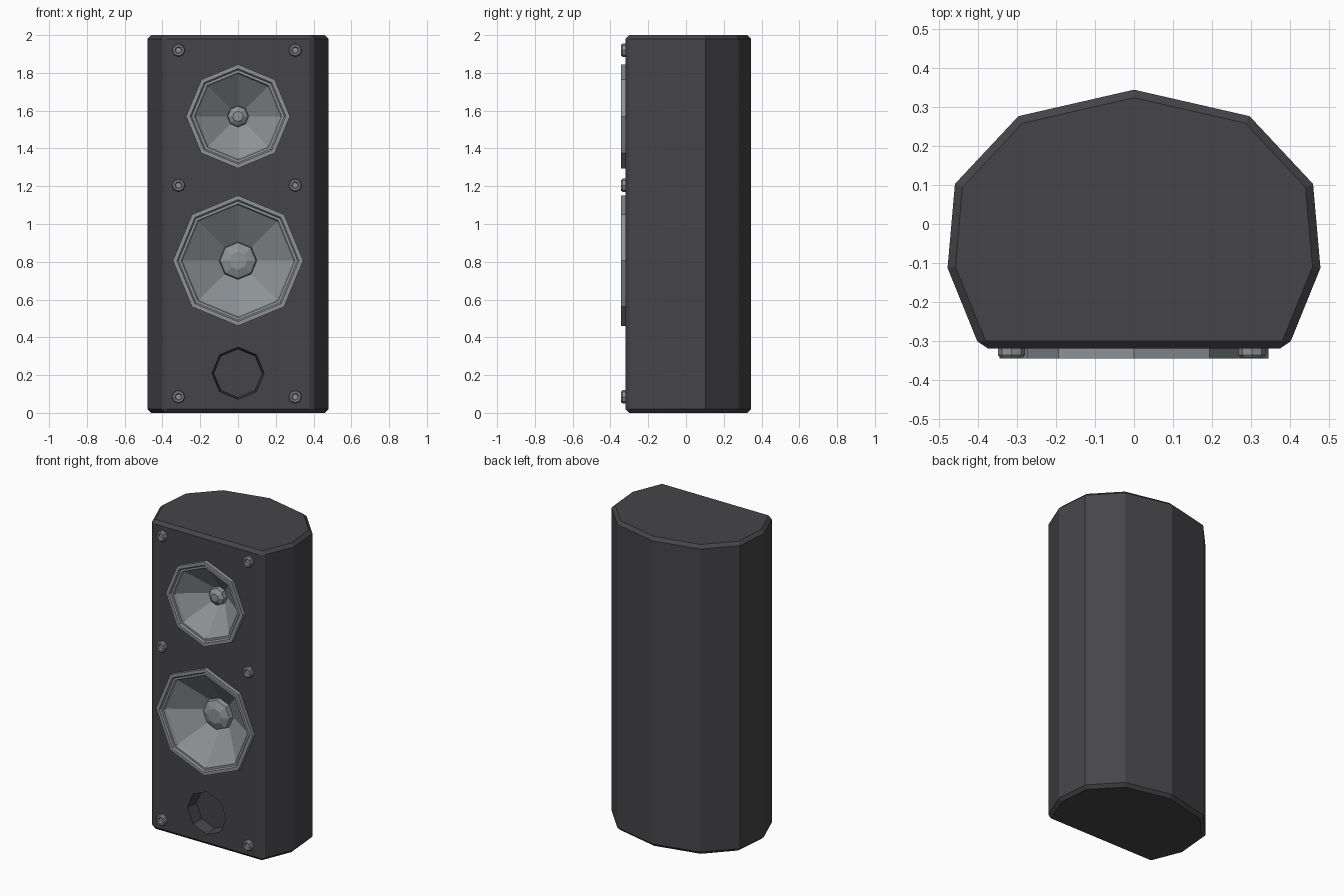
import bpy, bmesh, math

if "Cube" in bpy.data.objects:
    bpy.data.objects.remove(bpy.data.objects["Cube"])


def material(name, rgb):
    m = bpy.data.materials.new(name)
    m.diffuse_color = (*rgb, 1)
    m.use_nodes = True
    m.node_tree.nodes["Principled BSDF"].inputs["Base Color"].default_value = m.diffuse_color
    return m


DARK = material("charcoal", (0.060, 0.058, 0.065))
GREY = material("metal_grey", (0.27, 0.29, 0.30))


def finish(name, bm, mat):
    me = bpy.data.meshes.new(name)
    bm.to_mesh(me)
    bm.free()
    me.materials.append(mat)
    ob = bpy.data.objects.new(name, me)
    bpy.context.collection.objects.link(ob)
    return ob


def lathe(name, profile, x, z, mat, n=8):
    """Spin (radius, y) points round the y axis; run the profile from back to front."""
    bm = bmesh.new()
    rings = []
    for r, y in profile:
        rings.append([bm.verts.new((x + r * math.cos(2 * math.pi * j / n), y,
                                    z + r * math.sin(2 * math.pi * j / n))) for j in range(n)])
    for a, b in zip(rings, rings[1:]):
        for j in range(n):
            k = (j + 1) % n
            bm.faces.new((a[j], a[k], b[k], b[j]))
    bmesh.ops.remove_doubles(bm, verts=bm.verts[:], dist=1e-5)
    return finish(name, bm, mat)


# cabinet: half outline mirrored, extruded upward
half = [(0.395, -0.32), (0.479, -0.113), (0.46, 0.103), (0.297, 0.277)]
outline = half + [(0, 0.345)] + [(-x, y) for x, y in reversed(half)]
bm = bmesh.new()
base = bm.faces.new([bm.verts.new((x, y, 0)) for x, y in outline])
top = bmesh.ops.extrude_face_region(bm, geom=[base])
bmesh.ops.translate(bm, vec=(0, 0, 2),
                    verts=[v for v in top["geom"] if isinstance(v, bmesh.types.BMVert)])
bmesh.ops.recalc_face_normals(bm, faces=bm.faces[:])
cabinet = finish("cabinet", bm, DARK)

bpy.context.view_layer.objects.active = cabinet
bevel = cabinet.modifiers.new("bevel", "BEVEL")
bevel.width, bevel.segments = 0.02, 1
bevel.limit_method, bevel.angle_limit = "ANGLE", math.radians(55)
bpy.ops.object.modifier_apply(modifier=bevel.name)


def cut(profile, z):
    cutter = lathe("cutter", profile, 0, z, DARK)
    cutter.hide_render = True
    mod = cabinet.modifiers.new("hole", "BOOLEAN")
    mod.operation, mod.solver, mod.object = "DIFFERENCE", "EXACT", cutter
    bpy.context.view_layer.objects.active = cabinet
    bpy.ops.object.modifier_apply(modifier=mod.name)
    bpy.data.objects.remove(cutter)


# bass port
cut([(0, -0.24), (0.128, -0.24), (0.138, -0.32), (0.14, -0.4), (0, -0.4)], 0.21)


def driver(name, z, R, cap, deep):
    """Raised rim, stepped surround, sunken cone and domed centre cap."""
    cut([(0, deep + 0.012), (cap + 0.01, deep + 0.012), (R - 0.02, -0.32),
         (R - 0.02, -0.4), (0, -0.4)], z)
    lathe(name, [(R, -0.318), (R, -0.345), (R - 0.022, -0.345), (R - 0.03, -0.335),
                 (R - 0.044, -0.335), (R - 0.052, -0.318), (cap, deep),
                 (cap * 0.95, deep - 0.03), (cap * 0.85, deep - 0.035),
                 (cap * 0.48, deep - 0.05), (0, deep - 0.05)], 0, z, GREY)


driver("upper_driver", 1.57, 0.275, 0.057, -0.19)
driver("lower_driver", 0.806, 0.345, 0.1, -0.19)

# screws
for x in (-0.315, 0.303):
    for z in (0.085, 1.205, 1.92):
        lathe("screw", [(0.035, -0.318), (0.035, -0.336), (0.029, -0.343), (0.02, -0.343),
                        (0.015, -0.33), (0, -0.33)], x, z, GREY)
